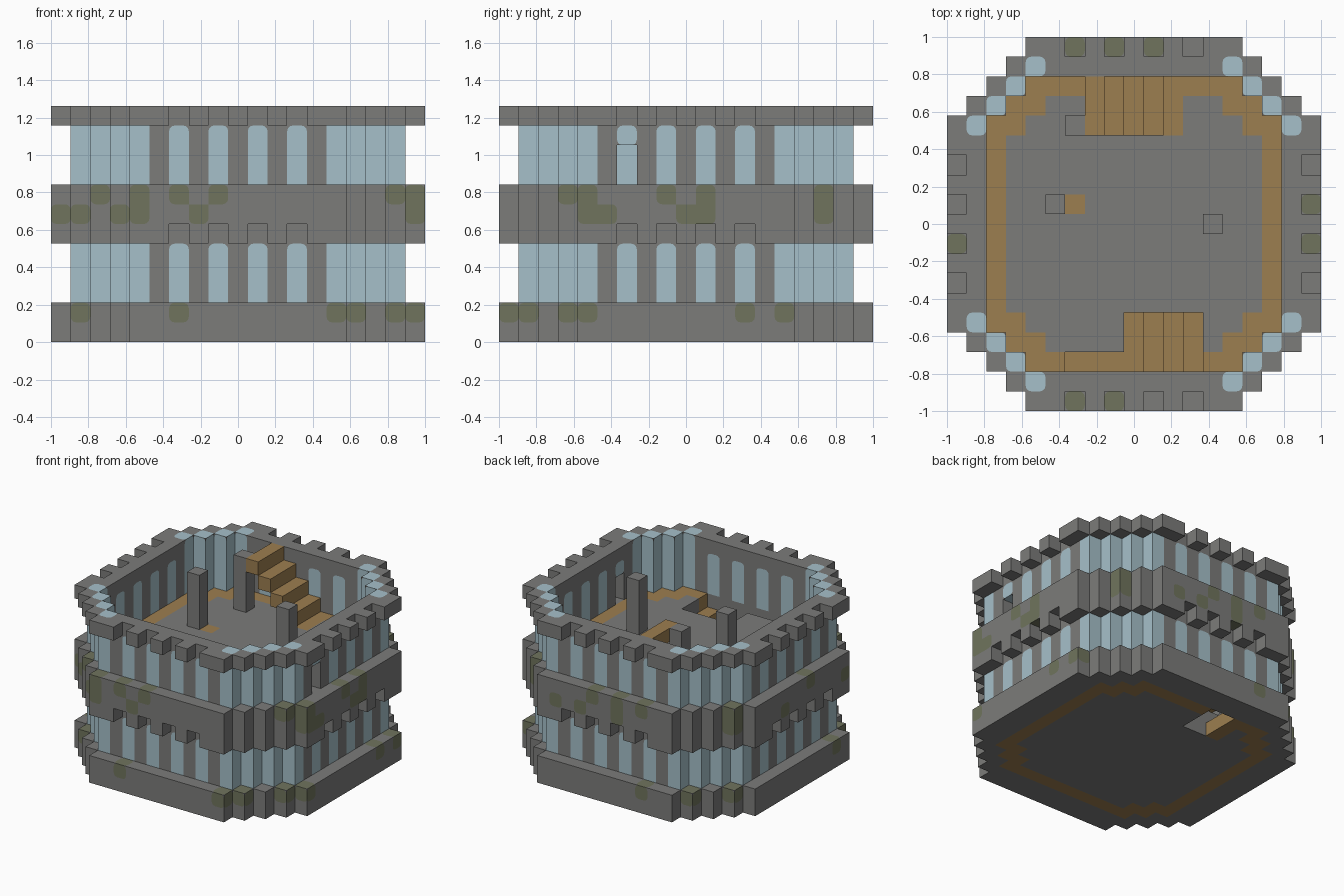
import bpy
import bmesh
import math
from mathutils import Vector

if "Cube" in bpy.data.objects:
    bpy.data.objects.remove(bpy.data.objects["Cube"])

UNIT = 2 / 19
STONE, GLASS, WOOD, MOSS = range(4)


def material(name, rgb):
    m = bpy.data.materials.new(name)
    m.use_nodes = True
    m.diffuse_color = (*rgb, 1)
    bsdf = next(n for n in m.node_tree.nodes if n.type == 'BSDF_PRINCIPLED')
    bsdf.inputs["Base Color"].default_value = (*rgb, 1)
    return m


MATERIALS = [
    material("grey stone", (.20, .20, .195)),
    material("pale blue glass", (.38, .53, .59)),
    material("brown planks", (.335, .21, .08)),
    material("mossy stone", (.16, .175, .11)),
]

solid = {}   # every block: cell -> material slot
parts = {}   # part name -> its cells


def put(part, cell, slot=STONE):
    if cell not in solid:
        solid[cell] = slot
        parts.setdefault(part, []).append(cell)


def ring(x, y):
    """Octagonal distance from the centre, in blocks."""
    return max(abs(x), abs(y), abs(x) + abs(y) - 5)


def in_notch(x, y):
    return max(abs(x), abs(y)) == 9 and min(abs(x), abs(y)) in (1, 3)


PLAN = [(x, y) for x in range(-9, 10) for y in range(-9, 10) if ring(x, y) <= 9]

# Moss patches on the bands
for z, spots in {
    7: [(-7, -7), (-5, -9), (-3, -9), (-1, -9), (8, -6), (9, -5), (9, -1), (9, 1), (7, 7),
        (-3, 9), (-1, 9), (1, 9), (-9, -1), (-8, 6)],
    6: [(-9, -5), (-8, -6), (-6, -8), (-5, -9), (-2, -9), (9, -5), (9, -4), (9, 0), (9, 1),
        (7, 7), (-1, 9), (2, 9), (4, 9), (-9, 2), (-8, 6)],
    1: [(-8, -6), (-3, -9), (5, -9), (6, -8), (8, -6), (9, -5), (9, 3), (9, 5),
        (-3, 9), (-6, 8), (-8, 6), (-9, -4)],
}.items():
    for x, y in spots:
        put("base_band" if z < 2 else "middle_band", (x, y, z), MOSS)

# Stairs: one flight to the upper floor in front, one above it at the back
for y in (5, 6, 7):
    put("arriving_step", (-3, y, 0), WOOD)
    for i in range(5):
        put("front_stairs", (i - 1, -y, 2 + i), WOOD)
        put("back_stairs", (2 - i, y, 7 + i), WOOD)
    put("front_stairs", (0, -y, 6), WOOD)


def stairwell(x, y, z):
    front, back = -7 <= y <= -5, 5 <= y <= 7
    return ((z == 0 and back and x in (-2, -1)) or (z == 1 and back and -3 <= x <= 0)
            or (z == 6 and front and x in (1, 2)) or (z == 7 and front and 0 <= x <= 3)
            or (z == 7 and y == -7 and -3 <= x < 0))


# Projecting bands, floors with plank borders, and window walls
put("upper_floor", (-3, 1, 7), WOOD)
for z in range(12):
    for x, y in PLAN:
        r, side = ring(x, y), min(abs(x), abs(y))
        corner_glass = r == 8 and side >= 5
        cell = (x, y, z)
        if z in (0, 1, 6, 7):
            if r >= 8:
                put("base_band" if z < 2 else "middle_band", cell)
            elif not stairwell(x, y, z):
                border = r == 7 or abs(x) + abs(y) == 11
                put("ground_floor" if z < 2 else "upper_floor", cell, WOOD if border else STONE)
        elif z in (5, 11):
            if r >= 8 and not in_notch(x, y):
                put("middle_band" if z == 5 else "parapet", cell, GLASS if corner_glass else STONE)
        elif r == 8 and not (x == 8 and y == -3 and z in (8, 9)):
            glazed = corner_glass or side in (1, 3)
            put("lower_walls" if z < 5 else "upper_walls", cell, GLASS if glazed else STONE)

# Pillars on the upper floor
for x, y in ((-4, 1), (4, 0), (-3, 5)):
    for z in range(8, 12):
        put("pillars", (x, y, z))


def shift(cell, axis, step):
    c = list(cell)
    c[axis] += step
    return tuple(c)


def add_face(bm, points, slot, normal):
    f = bm.faces.new([bm.verts.new(p) for p in points])
    f.material_index = slot
    f.normal_update()
    if f.normal.dot(normal) < 0:
        f.normal_flip()


def block_side(bm, cell, axis, sign):
    """One exposed side; free corners of glass and moss are rounded off into stone."""
    slot = solid[cell]
    a, b = [k for k in range(3) if k != axis]
    normal = Vector((0, 0, 0))
    normal[axis] = sign
    centre = Vector((cell[0], cell[1], cell[2] + .5)) + normal / 2
    outline = []

    def at(u, v):
        p = centre.copy()
        p[a] += u
        p[b] += v
        return p * UNIT

    for n, (sa, sb) in enumerate(((1, 1), (-1, 1), (-1, -1), (1, -1))):
        na, nb = shift(cell, a, sa), shift(cell, b, sb)
        near = (na, nb, shift(na, b, sb))
        # panes run down behind the sill, so their feet stay square
        sill = slot == GLASS and axis != 2 and sb < 0 and cell[2] in (2, 8)
        soft = slot in (GLASS, MOSS) and not sill and all(solid.get(c) != slot for c in near)
        if not soft:
            outline.append(at(sa / 2, sb / 2))
            continue
        radius = .28
        arc = []
        for k in range(4):
            t = math.pi / 2 * n + math.pi / 6 * k
            arc.append(at(sa * (.5 - radius) + radius * math.cos(t),
                          sb * (.5 - radius) + radius * math.sin(t)))
        outline += arc
        add_face(bm, [at(sa / 2, sb / 2)] + arc, STONE, normal)
    add_face(bm, outline, slot, normal)


# Turn each part into one flat-shaded mesh of its exposed sides
for name, cells in parts.items():
    bm = bmesh.new()
    for cell in cells:
        for axis in range(3):
            for sign in (-1, 1):
                if shift(cell, axis, sign) not in solid:
                    block_side(bm, cell, axis, sign)
    bmesh.ops.remove_doubles(bm, verts=bm.verts, dist=.0005)
    mesh = bpy.data.meshes.new(name)
    for m in MATERIALS:
        mesh.materials.append(m)
    bm.to_mesh(mesh)
    bm.free()
    bpy.context.collection.objects.link(bpy.data.objects.new(name, mesh))
